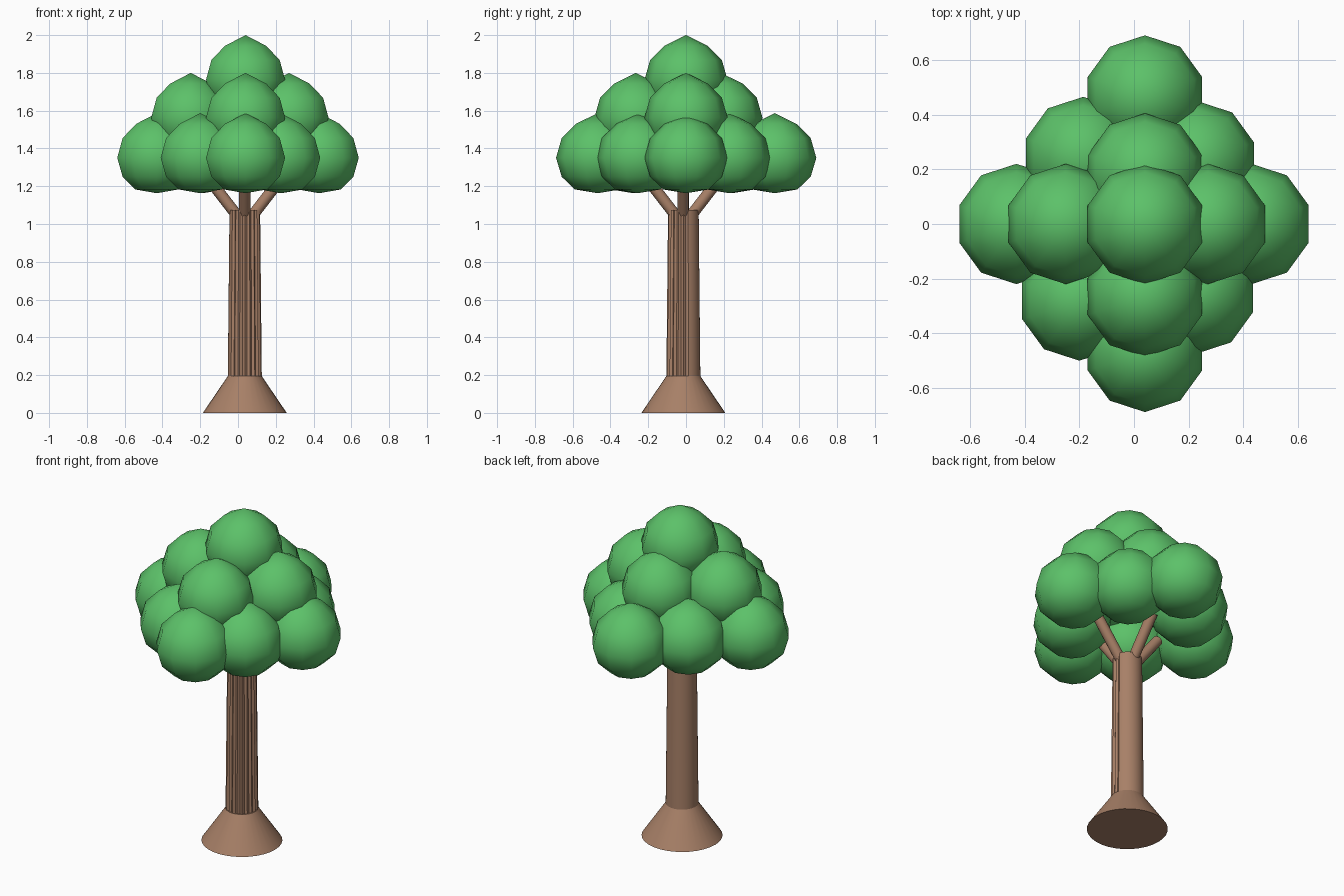
import bpy, bmesh, math
from mathutils import Vector, Matrix

if "Cube" in bpy.data.objects:
    bpy.data.objects.remove(bpy.data.objects["Cube"])


def material(name, colour):
    m = bpy.data.materials.new(name)
    m.diffuse_color = (*colour, 1)
    m.use_nodes = True
    m.node_tree.nodes["Principled BSDF"].inputs["Base Color"].default_value = m.diffuse_color
    return m


GREEN = material("leaf green", (0.107, 0.535, 0.141))
BROWN = material("bark brown", (0.39, 0.216, 0.136))
CX, CY = 0.036, -0.014   # trunk axis


def lathe(name, profile, sides, mat, loc, start=0.0, groove=None, smooth=30):
    """Turn a (radius, z) profile; radius 0 at an end makes a pole, otherwise a cap."""
    bm = bmesh.new()
    rings = []
    for r, z in profile:
        if r == 0:
            rings.append([bm.verts.new((0, 0, z))])
            continue
        ring = []
        for i in range(sides):
            a = start + math.tau * i / sides
            rr = r - (groove(i, a) if groove else 0)
            ring.append(bm.verts.new((rr * math.cos(a), rr * math.sin(a), z)))
        rings.append(ring)
    for a, b in zip(rings, rings[1:]):
        for i in range(sides):
            j = (i + 1) % sides
            if len(a) == 1:
                bm.faces.new((a[0], b[i], b[j]))
            elif len(b) == 1:
                bm.faces.new((a[i], a[j], b[0]))
            else:
                bm.faces.new((a[i], a[j], b[j], b[i]))
    for ring in (rings[0], rings[-1]):
        if len(ring) > 1:
            bm.faces.new(ring)
    bmesh.ops.recalc_face_normals(bm, faces=bm.faces)
    me = bpy.data.meshes.new(name)
    bm.to_mesh(me)
    bm.free()
    me.materials.append(mat)
    ob = bpy.data.objects.new(name, me)
    ob.location = loc
    bpy.context.collection.objects.link(ob)
    bpy.ops.object.select_all(action='DESELECT')
    ob.select_set(True)
    bpy.context.view_layer.objects.active = ob
    bpy.ops.object.shade_smooth_by_angle(angle=math.radians(smooth))
    return ob


# flared foot
lathe("trunk_base", [(0.222, 0), (0.09, 0.195)], 32, BROWN, (CX, CY, 0))


# trunk, with bark grooves on its front and right sides
def bark(i, a):
    d = math.degrees(a)
    return 0.009 if i % 2 and (d > 215 or d < 20) else 0


lathe("trunk", [(0.09, 0.19), (0.081, 1.075)], 40, BROWN, (CX, CY, 0),
      groove=bark, smooth=20)

# four branches spreading from the trunk top into the crown
for n, (dx, dy) in enumerate([(1, 0), (0, 1), (-1, 0), (0, -1)]):
    p = Vector((CX + dx * 0.045, CY + dy * 0.045, 1.05))
    d = Vector((dx * 0.17, dy * 0.17, 0.22))
    ob = lathe(f"branch_{n + 1}", [(0.03, 0), (0.03, d.length)], 12, BROWN, p, smooth=40)
    ob.rotation_mode = 'QUATERNION'
    ob.rotation_quaternion = d.to_track_quat('Z', 'Y')

# leaf balls: ten-sided, slightly pointed on top
BALL = [(0, -0.212), (0.12, -0.192), (0.19, -0.125), (0.22, -0.025),
        (0.19, 0.08), (0.115, 0.155), (0, 0.212)]
LAYERS = {
    1.375: [(-0.43, 0), (0.43, 0), (0.04, 0.47), (0.04, -0.468),
            (-0.2, -0.28), (0.226, -0.255), (-0.186, 0.245), (0.23, 0.23)],
    1.588: [(-0.25, 0), (0.27, 0), (0.04, 0.185), (0.04, -0.265)],
    1.788: [(0.04, 0)],
}
n = 0
for z, spots in LAYERS.items():
    for x, y in spots:
        n += 1
        lathe(f"leaf_ball_{n}", BALL, 10, GREEN, (x, y, z), start=math.pi / 2, smooth=80)
